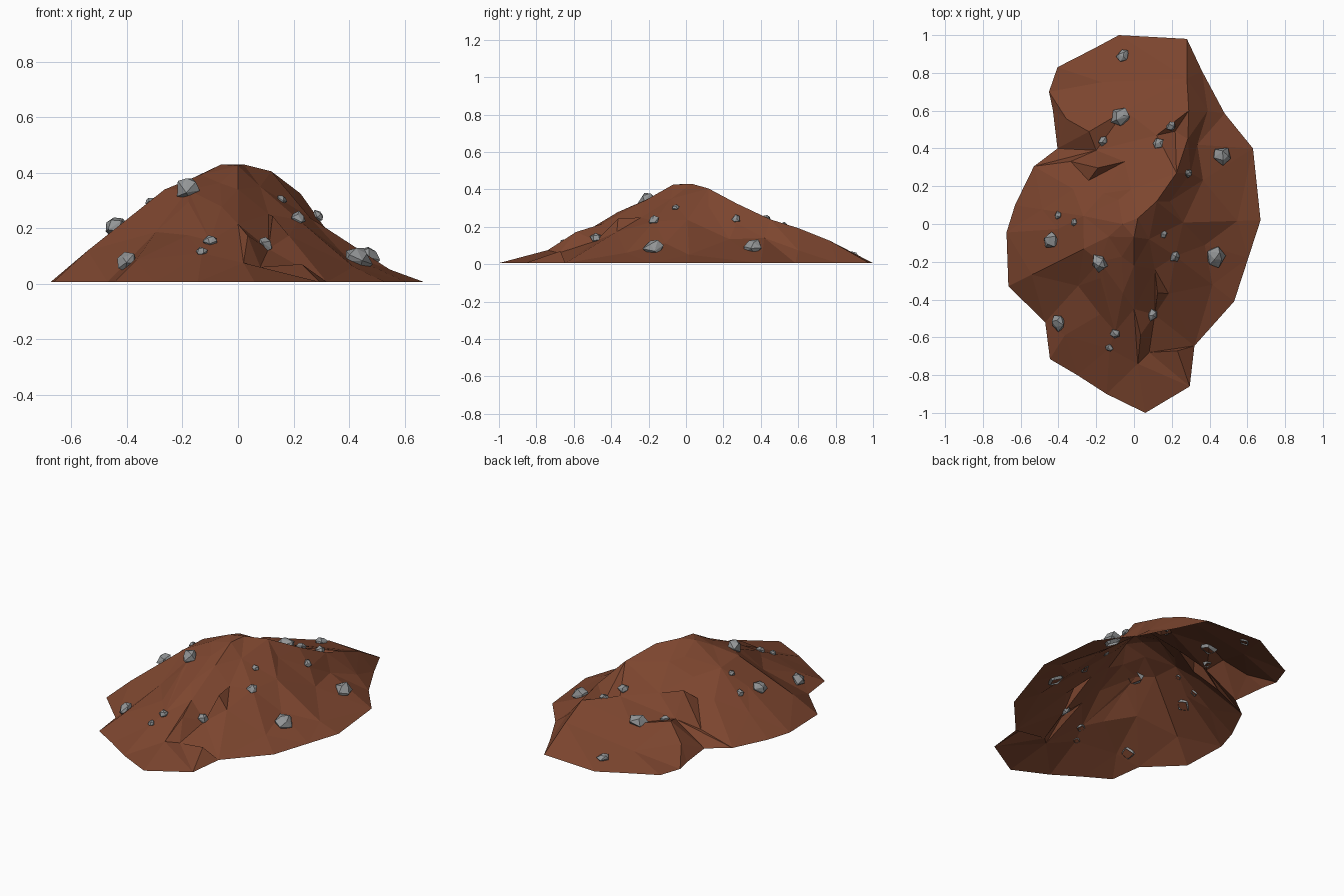
import bpy, bmesh, math, random
from mathutils import Vector, Matrix
from mathutils.geometry import delaunay_2d_cdt
from mathutils.bvhtree import BVHTree

if "Cube" in bpy.data.objects:
    bpy.data.objects.remove(bpy.data.objects["Cube"])

random.seed(4)


def material(name, colour):
    m = bpy.data.materials.new(name)
    m.diffuse_color = (*colour, 1)
    m.use_nodes = True
    m.node_tree.nodes["Principled BSDF"].inputs["Base Color"].default_value = m.diffuse_color
    return m


EARTH = material("red_brown_earth", (0.203, 0.060, 0.028))
STONE = material("grey_stone", (0.29, 0.30, 0.305))
RIM_Z = 0.006

# Ground outline of the mound, clockwise from the back
OUTLINE = [(-0.08, 1.0), (0.28, 0.98), (0.36, 0.81), (0.48, 0.585), (0.63, 0.40),
           (0.67, 0.02), (0.605, -0.18), (0.53, -0.41), (0.32, -0.645), (0.295, -0.86),
           (0.06, -1.0), (-0.145, -0.90), (-0.30, -0.80), (-0.445, -0.715), (-0.47, -0.52),
           (-0.665, -0.33), (-0.675, -0.045), (-0.63, 0.10), (-0.53, 0.305), (-0.405, 0.40),
           (-0.43, 0.605), (-0.45, 0.70), (-0.405, 0.83), (-0.21, 0.93)]

# Crests and gullies that fold the slopes
CREASES = [
    [(-0.06, 0.0, 0.43), (0.02, 0.03, 0.43), (0.12, 0.12, 0.405), (0.225, 0.27, 0.325),
     (0.285, 0.45, 0.24), (0.29, 0.60, 0.193), (0.28, 0.77, 0.125)],          # back crest
    [(0.19, 0.12, 0.31), (0.30, 0.27, 0.22), (0.335, 0.42, 0.14), (0.39, 0.60, 0.075)],
    [(-0.53, 0.305, RIM_Z), (-0.2, 0.39, 0.13), (0.12, 0.47, 0.215)],         # back left fold
    [(-0.53, 0.305, RIM_Z), (-0.24, 0.23, 0.205), (-0.05, 0.33, 0.225)],
    [(0.02, 0.03, 0.43), (0.0, -0.07, 0.425), (0.0, -0.22, 0.34),
     (0.0, -0.45, 0.215), (0.02, -0.74, 0.075)],                             # front crest
    [(0.08, -0.08, 0.35), (0.11, -0.24, 0.25), (0.11, -0.48, 0.125),
     (0.08, -0.68, 0.06), (0.32, -0.645, RIM_Z)],                            # front gully
    [(-0.18, -0.2, 0.338), (-0.10, -0.57, 0.155), (-0.13, -0.66, 0.11)],      # front left spur
]

# Mean slope height at a fraction of the way out to the rim
RINGS = [(0.2, 0.38, 3), (0.4, 0.295, 2), (0.6, 0.185, 2), (0.8, 0.085, 2)]


def build_mound():
    pts = [Vector((x, y, RIM_Z)) for x, y in OUTLINE]
    n = len(pts)
    edges = [(i, (i + 1) % n) for i in range(n)]
    for line in CREASES:
        first = len(pts)
        pts += [Vector(p) for p in line]
        edges += [(i, i + 1) for i in range(first, len(pts) - 1)]
    fixed = [p.copy() for p in pts]
    # Loose slope points: shrunken outlines, higher across the narrow direction
    for k, (t, h, step) in enumerate(RINGS):
        for i in range(k % step, n, step):
            s = t + random.uniform(-0.03, 0.03)
            x, y = OUTLINE[i][0] * s, OUTLINE[i][1] * s
            bias = (x * x - y * y) / (x * x + y * y)
            z = h - (s - t) * 0.45 + random.uniform(-0.008, 0.008)
            if x > 0.04 and -0.9 < y / x < 0.9:
                z -= 0.065 * min(1, (1 - t) * 2.2)    # hollow right flank
            else:
                z += 0.18 * t * (1 - t) * bias
            if x < 0.05 and y < -0.1:
                z += 0.1 * t * (1 - t)                # fuller front left
            if min((Vector((x, y)) - f.xy).length for f in fixed) > 0.075:
                pts.append(Vector((x, y, z)))
    verts, _, faces, origins, _, _ = delaunay_2d_cdt(
        [p.xy for p in pts], edges, [], 1, 1e-5)
    coords = []
    for v, src in zip(verts, origins):
        near = pts[src[0]] if src else min(pts, key=lambda p: (p.xy - v).length)
        coords.append((v.x, v.y, near.z))
    mesh = bpy.data.meshes.new("mound")
    mesh.from_pydata(coords, [], faces)
    bm = bmesh.new()
    bm.from_mesh(mesh)
    for f in bm.faces:
        f.normal_update()
        if f.normal.z < 0:
            f.normal_flip()
    tree = BVHTree.FromBMesh(bm)
    bm.to_mesh(mesh)
    bm.free()
    mesh.materials.append(EARTH)
    bpy.context.collection.objects.link(bpy.data.objects.new("mound", mesh))
    return tree


# Stones: x, y, radius
STONES = [(0.46, 0.36, 0.052), (-0.07, 0.565, 0.05), (0.43, -0.17, 0.055),
          (-0.18, -0.205, 0.048), (-0.435, -0.085, 0.044), (-0.395, -0.52, 0.044),
          (-0.06, 0.89, 0.034), (0.195, 0.52, 0.028), (0.13, 0.425, 0.029),
          (-0.165, 0.44, 0.027), (0.285, 0.27, 0.024), (-0.40, 0.045, 0.022),
          (-0.315, 0.01, 0.02), (0.155, -0.055, 0.02), (0.215, -0.17, 0.029),
          (0.095, -0.48, 0.031), (-0.10, -0.58, 0.028), (-0.13, -0.655, 0.021)]


def build_stone(index, x, y, r, ground):
    spot, normal, _, _ = ground.ray_cast(Vector((x, y, 2)), Vector((0, 0, -1)))
    if normal.z < 0:
        normal = -normal
    # Chunky facets: hull of a few jittered points, lying flat on the slope
    bm = bmesh.new()
    for ring_z, count, ring_r in ((-0.5, 4, 0.85), (0.1, 5, 1.08), (0.65, 3, 0.5)):
        turn = random.uniform(0, 6.28)
        for i in range(count):
            a = turn + math.tau * i / count + random.uniform(-0.2, 0.2)
            rr = ring_r * random.uniform(0.9, 1.1)
            bm.verts.new((rr * math.cos(a), rr * math.sin(a) * 0.92,
                          ring_z + random.uniform(-0.1, 0.1)))
    bmesh.ops.convex_hull(bm, input=bm.verts)
    bmesh.ops.recalc_face_normals(bm, faces=bm.faces)
    # Open underside, buried in the earth
    bm.normal_update()
    under = [f for f in bm.faces if f.normal.z < -0.85]
    bmesh.ops.delete(bm, geom=under, context='FACES')
    tilt = normal.to_track_quat('Z', 'Y').to_matrix().to_4x4()
    bm.transform(Matrix.Translation(spot + normal * r * 0.2) @ tilt @ Matrix.Scale(r, 4))
    for v in bm.verts:
        v.co.z = max(v.co.z, 0)
    mesh = bpy.data.meshes.new("stone")
    bm.to_mesh(mesh)
    bm.free()
    mesh.materials.append(STONE)
    bpy.context.collection.objects.link(bpy.data.objects.new(f"stone_{index:02d}", mesh))


ground = build_mound()
for i, (x, y, r) in enumerate(STONES, 1):
    build_stone(i, x, y, r, ground)
